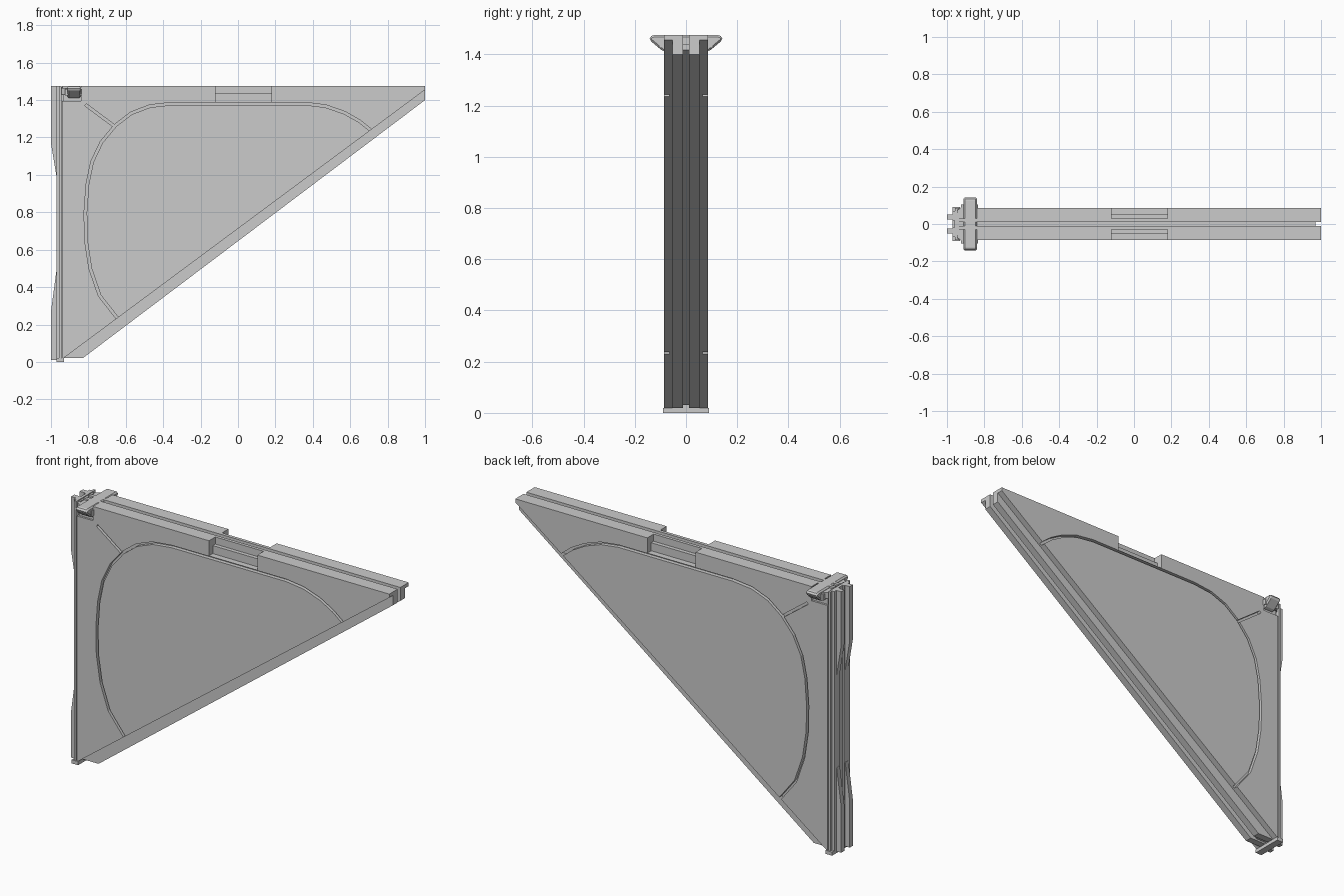
import bpy, bmesh
from mathutils import Vector

if "Cube" in bpy.data.objects:
    bpy.data.objects.remove(bpy.data.objects["Cube"])


def prism(name, pts, axis, lo, hi):
    """Extrude a 2D outline along an axis (y: xz outline, x: yz outline, z: xy outline)."""
    place = {"y": lambda p, d: (p[0], d, p[1]),
             "x": lambda p, d: (d, p[0], p[1]),
             "z": lambda p, d: (p[0], p[1], d)}[axis]
    bm = bmesh.new()
    face = bm.faces.new([bm.verts.new(place(p, lo)) for p in pts])
    ext = bmesh.ops.extrude_face_region(bm, geom=[face])
    vec = Vector(place((0, 0), hi - lo))
    bmesh.ops.translate(bm, vec=vec, verts=[v for v in ext["geom"] if isinstance(v, bmesh.types.BMVert)])
    bmesh.ops.recalc_face_normals(bm, faces=bm.faces)
    me = bpy.data.meshes.new(name)
    bm.to_mesh(me)
    bm.free()
    ob = bpy.data.objects.new(name, me)
    bpy.context.collection.objects.link(ob)
    return ob


def pair(name, pts, axis, lo, hi):
    """Prism on the +y side with a mirrored copy on the -y side."""
    ob = prism(name, pts, axis, lo, hi)
    ob.modifiers.new("mirror", "MIRROR").use_axis = (False, True, False)
    return ob


def box(x0, x1, y0, y1):
    return [(x0, y0), (x1, y0), (x1, y1), (x0, y1)]


def ribbon(path, half):
    """Closed outline of constant width around an open path."""
    left, right = [], []
    for i, p in enumerate(path):
        a, b = path[max(i - 1, 0)], path[min(i + 1, len(path) - 1)]
        t = (Vector(b) - Vector(a)).normalized()
        n = Vector((-t.y, t.x)) * half
        left.append(tuple(Vector(p) + n))
        right.append(tuple(Vector(p) - n))
    return left + right[::-1]


def carve(ob, cutter):
    mod = ob.modifiers.new("groove", "BOOLEAN")
    mod.operation, mod.solver, mod.object = "DIFFERENCE", "EXACT", cutter
    bpy.context.view_layer.objects.active = ob
    bpy.ops.object.modifier_apply(modifier=mod.name)
    bpy.data.objects.remove(cutter)


TOP = 1.475
GAP = [(0.18, TOP), (0.18, 1.435), (-0.12, 1.435), (-0.12, TOP)]
CORE = [(-0.94, 0.02), (-0.83, 0.02), (1, 1.40), (1, TOP)]

# centre web, set back so a slot runs along the top and the diagonal
prism("centre_web", [(-0.94, 0.03), (-0.87, 0.03), (0.97, 1.417), (0.97, 1.44), (-0.94, 1.44)],
      "y", -0.0125, 0.0125)

# inner rails beside the slot, then lower ones stepped down in the handle gap
pair("inner_rail", CORE + [(-0.94, TOP)], "y", 0.012, 0.03)
pair("outer_rail", CORE + GAP + [(-0.84, TOP), (-0.84, 1.395), (-0.94, 1.395)], "y", 0.03, 0.052)

# triangular side panels with the handle gap and the clamp notch
skin = prism("side_panel", [(-0.94, 0.015), (1, 1.455), (1, TOP), (0.18, TOP), (0.18, 1.39),
                            (-0.12, 1.39), (-0.12, TOP), (-0.84, TOP), (-0.84, 1.395),
                            (-0.94, 1.395)], "y", 0.052, 0.086)

# curved panel line and short corner slot
arc = [(-0.62, 0.20), (-0.65, 0.24), (-0.74, 0.355), (-0.79, 0.5), (-0.813, 0.65), (-0.816, 0.8),
       (-0.805, 0.95), (-0.78, 1.07), (-0.73, 1.175), (-0.655, 1.265), (-0.57, 1.33),
       (-0.47, 1.368), (-0.35, 1.381), (0.36, 1.381), (0.47, 1.367), (0.57, 1.332),
       (0.65, 1.287), (0.70, 1.247), (0.74, 1.21)]
carve(skin, prism("arc_cutter", ribbon(arc, 0.007), "y", 0.064, 0.12))
carve(skin, prism("slot_cutter", ribbon([(-0.815, 1.375), (-0.66, 1.26)], 0.007), "y", 0.064, 0.12))
skin.modifiers.new("mirror", "MIRROR").use_axis = (False, True, False)

# rear column: recessed neck, stepped plate
prism("column_neck", box(-0.955, -0.935, -0.06, 0.06), "z", 0.01, 1.47)
half = [(-0.945, 0.086), (-0.957, 0.086), (-0.957, 0.07), (-0.97, 0.07), (-0.97, 0.018),
        (-0.96, 0.018)]
prism("column_plate", half + [(x, -y) for x, y in half[::-1]], "z", 0.01, TOP)

# tapered prongs at the top and bottom of the column
pair("upper_prong", [(-0.965, TOP), (-1, TOP), (-1, 1.17), (-0.972, 1.0), (-0.965, 1.0)], "y", 0.024, 0.052)
pair("lower_prong", [(-0.965, 0.01), (-1, 0.01), (-1, 0.27), (-0.972, 0.48), (-0.965, 0.48)], "y", 0.024, 0.052)

# foot plate
prism("foot_plate", box(-0.97, -0.93, -0.09, 0.09), "z", 0.0, 0.02)

# corner clamp: pad, collar and winged crossbar
prism("clamp_pad", box(-0.935, -0.84, -0.075, 0.075), "z", 1.39, 1.43)
prism("clamp_collar", [(-0.96, -0.06), (-0.91, -0.1), (-0.91, 0.1), (-0.96, 0.06)], "z", 1.43, 1.465)
wing = [(0.125, TOP), (0.142, 1.47), (0.142, 1.455), (0.09, 1.412)]
bar = prism("clamp_crossbar", wing + [(-y, z) for y, z in wing[::-1]], "x", -0.912, -0.84)
bev = bar.modifiers.new("bevel", "BEVEL")
bev.width, bev.segments = 0.008, 1
pair("clamp_knuckle", box(-0.925, -0.835, 1.425, 1.458), "y", 0.08, 0.105)
